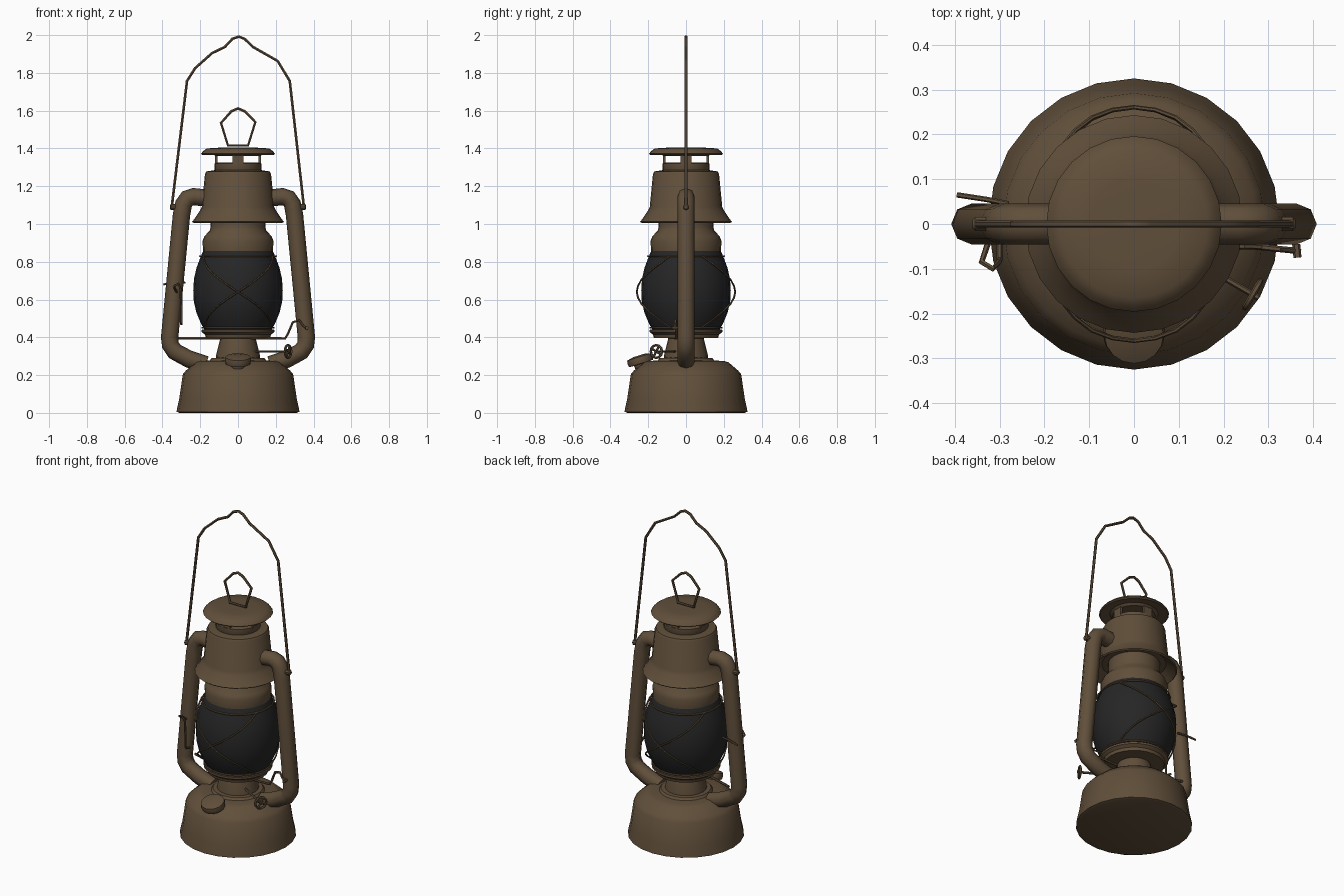
import bpy, bmesh, math
from mathutils import Vector

if "Cube" in bpy.data.objects:
    bpy.data.objects.remove(bpy.data.objects["Cube"])


def material(name, rgb):
    m = bpy.data.materials.new(name)
    m.diffuse_color = (*rgb, 1)
    m.use_nodes = True
    m.node_tree.nodes["Principled BSDF"].inputs["Base Color"].default_value = m.diffuse_color
    return m


BROWN = material("aged_brown_metal", (0.118, 0.078, 0.043))
GLASS = material("smoked_glass", (0.019, 0.019, 0.019))


def finish(ob, mat, angle=35):
    ob.data.materials.clear()
    ob.data.materials.append(mat)
    bpy.ops.object.select_all(action='DESELECT')
    ob.select_set(True)
    bpy.context.view_layer.objects.active = ob
    bpy.ops.object.shade_smooth_by_angle(angle=math.radians(angle))
    return ob


def lathe(name, profile, mat=BROWN, n=24, loc=(0, 0, 0), axis=(0, 0, 1)):
    """Spin (radius, height) points about an axis; end radii above zero get flat caps."""
    bm = bmesh.new()
    rings = []
    for r, z in profile:
        rings.append([bm.verts.new((r * math.cos(2 * math.pi * i / n),
                                    r * math.sin(2 * math.pi * i / n), z)) for i in range(n)])
    for a, b in zip(rings, rings[1:]):
        for i in range(n):
            j = (i + 1) % n
            bm.faces.new((a[i], a[j], b[j], b[i]))
    bm.faces.new(rings[0][::-1])
    bm.faces.new(rings[-1])
    me = bpy.data.meshes.new(name)
    bm.to_mesh(me)
    bm.free()
    ob = bpy.data.objects.new(name, me)
    bpy.context.collection.objects.link(ob)
    ob.location = loc
    ob.rotation_mode = 'QUATERNION'
    ob.rotation_quaternion = Vector((0, 0, 1)).rotation_difference(Vector(axis))
    return finish(ob, mat)


def tube(name, points, radius, closed=False, res=1):
    """Sweep a round section along a polyline."""
    cu = bpy.data.curves.new(name, 'CURVE')
    cu.dimensions = '3D'
    cu.bevel_depth = radius
    cu.bevel_resolution = res
    cu.use_fill_caps = True
    sp = cu.splines.new('POLY')
    sp.points.add(len(points) - 1)
    for p, co in zip(sp.points, points):
        p.co = (*co, 1)
    sp.use_cyclic_u = closed
    ob = bpy.data.objects.new(name, cu)
    bpy.context.collection.objects.link(ob)
    bpy.ops.object.select_all(action='DESELECT')
    ob.select_set(True)
    bpy.context.view_layer.objects.active = ob
    bpy.ops.object.convert(target='MESH')
    return finish(bpy.context.object, BROWN, 50)


# Fuel tank with rolled base lip and raised seat for the burner
lathe("fuel_tank", [(0.31, 0), (0.325, 0.006), (0.323, 0.022), (0.312, 0.07), (0.292, 0.205),
                    (0.275, 0.225), (0.225, 0.268), (0.20, 0.275), (0.15, 0.277),
                    (0.14, 0.29), (0.115, 0.292)])
lathe("burner", [(0.118, 0.27), (0.115, 0.31), (0.095, 0.39), (0.09, 0.41)], n=20)
lathe("globe_plate", [(0.09, 0.395), (0.17, 0.397), (0.175, 0.415), (0.182, 0.42),
                      (0.193, 0.428), (0.193, 0.44), (0.17, 0.442)])

# Glass globe and the radius rule reused by its wire guard
GLOBE = [(0.172, 0.43), (0.197, 0.475), (0.220, 0.53), (0.234, 0.59), (0.237, 0.65),
         (0.233, 0.71), (0.219, 0.77), (0.20, 0.82), (0.183, 0.862)]
lathe("glass_globe", GLOBE, GLASS)


def globe_radius(z):
    for (r0, z0), (r1, z1) in zip(GLOBE, GLOBE[1:]):
        if z <= z1:
            return r0 + (r1 - r0) * (z - z0) / (z1 - z0)
    return GLOBE[-1][0]


# Crossed guard wires on front and back
for side, turn in (("front", -90), ("back", 90)):
    for k in (1, -1):
        pts = []
        for i in range(13):
            t = i / 12
            a = math.radians(turn + k * (t - 0.5) * 130)
            z = 0.45 + 0.38 * t
            r = globe_radius(z) + 0.008 + 0.016 * math.sin(math.pi * t)
            pts.append((r * math.cos(a), r * math.sin(a), z))
        tube(f"{side}_guard_wire_{'a' if k > 0 else 'b'}", pts, 0.005)
for z in (0.45, 0.83):
    r = globe_radius(z) + 0.006
    tube("guard_ring", [(r * math.cos(i * math.pi / 12), r * math.sin(i * math.pi / 12), z)
                        for i in range(24)], 0.005, closed=True)

# Chimney collar and flared hood
lathe("chimney_collar", [(0.17, 0.85), (0.185, 0.857), (0.188, 0.91), (0.178, 0.935),
                         (0.15, 0.965), (0.145, 0.985), (0.145, 1.06)])
lathe("hood", [(0.14, 1.05), (0.18, 1.05), (0.236, 1.006), (0.243, 1.012), (0.225, 1.035),
               (0.202, 1.07), (0.192, 1.09), (0.175, 1.265), (0.168, 1.278), (0.125, 1.285)])

# Vented top: neck, four posts and lid
lathe("vent_neck", [(0.118, 1.27), (0.125, 1.285), (0.125, 1.32), (0.11, 1.325)])
for i in range(4):
    a = i * math.pi / 2
    bpy.ops.mesh.primitive_cube_add(size=1, location=(0.115 * math.cos(a), 0.115 * math.sin(a), 1.342),
                                    rotation=(0, 0, a))
    post = bpy.context.object
    post.name = "vent_post"
    post.scale = (0.014, 0.06, 0.06)
    finish(post, BROWN)
lathe("lid", [(0.12, 1.36), (0.135, 1.372), (0.19, 1.366), (0.196, 1.372), (0.185, 1.386),
              (0.165, 1.40), (0.10, 1.404), (0.03, 1.405)])
tube("lid_ring", [(-0.053, 0, 1.415), (-0.09, 0, 1.535), (-0.035, 0, 1.597), (0, 0, 1.612),
                  (0.035, 0, 1.597), (0.092, 0, 1.54), (0.053, 0, 1.415)], 0.008, closed=True)

# Side air tubes, mirrored left and right
for s, side in ((-1, "left"), (1, "right")):
    pts = [(0.15, 1.135), (0.235, 1.145), (0.268, 1.135), (0.288, 1.105), (0.299, 1.05),
           (0.362, 0.40), (0.358, 0.36), (0.335, 0.325), (0.26, 0.285), (0.17, 0.255)]
    tube(f"{side}_air_tube", [(s * x, 0, z) for x, z in pts], 0.046, res=2)
    # Handle pivot lug
    lathe(f"{side}_handle_lug", [(0.016, 0), (0.016, 0.055), (0.01, 0.06)], n=10,
          loc=(s * 0.30, 0, 1.09), axis=(s, 0, 0))

# Carrying handle
tube("carrying_handle", [(-0.352, 0, 1.08), (-0.27, 0, 1.757), (-0.227, 0, 1.825),
                         (-0.137, 0, 1.905), (-0.07, 0, 1.937), (-0.03, 0, 1.98), (0.005, 0, 1.992),
                         (0.035, 0, 1.98), (0.08, 0, 1.937), (0.21, 0, 1.863), (0.274, 0, 1.757),
                         (0.35, 0, 1.08)], 0.008)

# Tilted filler cap
lathe("filler_cap", [(0.035, -0.07), (0.04, -0.02), (0.066, -0.018), (0.07, 0.0), (0.066, 0.018),
                     (0.03, 0.026)], n=16, loc=(0, -0.243, 0.279), axis=(0, -0.3, 0.95))

# Wick shaft and open wheel knob
shaft = Vector((0.86, -0.5, 0)).normalized()
start, hub = Vector((0.08, -0.05, 0.325)), Vector((0.265, -0.157, 0.325))
tube("wick_shaft", [start, hub + shaft * 0.015], 0.007)
across = shaft.cross(Vector((0, 0, 1)))
rim = [hub + 0.034 * (across * math.cos(i * math.pi / 6) + Vector((0, 0, 1)) * math.sin(i * math.pi / 6))
       for i in range(12)]
tube("wick_wheel", rim, 0.007, closed=True)
tube("wick_wheel_spoke_a", [rim[1], rim[7]], 0.006)
tube("wick_wheel_spoke_b", [rim[4], rim[10]], 0.006)

# Globe lifter lever and the left wire catch
tube("lifter_lever", [(-0.32, 0.04, 0.395), (0.0, -0.06, 0.395), (0.25, -0.05, 0.395), (0.265, -0.05, 0.42),
                      (0.29, -0.052, 0.48), (0.325, -0.056, 0.49), (0.345, -0.058, 0.46),
                      (0.37, -0.06, 0.445)], 0.007)
tube("lifter_end", [(0.362, -0.045, 0.45), (0.365, -0.075, 0.45)], 0.009)
tube("wire_catch", [(-0.30, -0.04, 0.47), (-0.30, -0.08, 0.48), (-0.302, -0.085, 0.65),
                    (-0.315, -0.10, 0.685), (-0.34, -0.085, 0.67), (-0.325, -0.04, 0.64)], 0.007)
tube("back_catch", [(-0.28, 0.045, 0.69), (-0.33, 0.055, 0.69), (-0.395, 0.065, 0.68)], 0.006)
